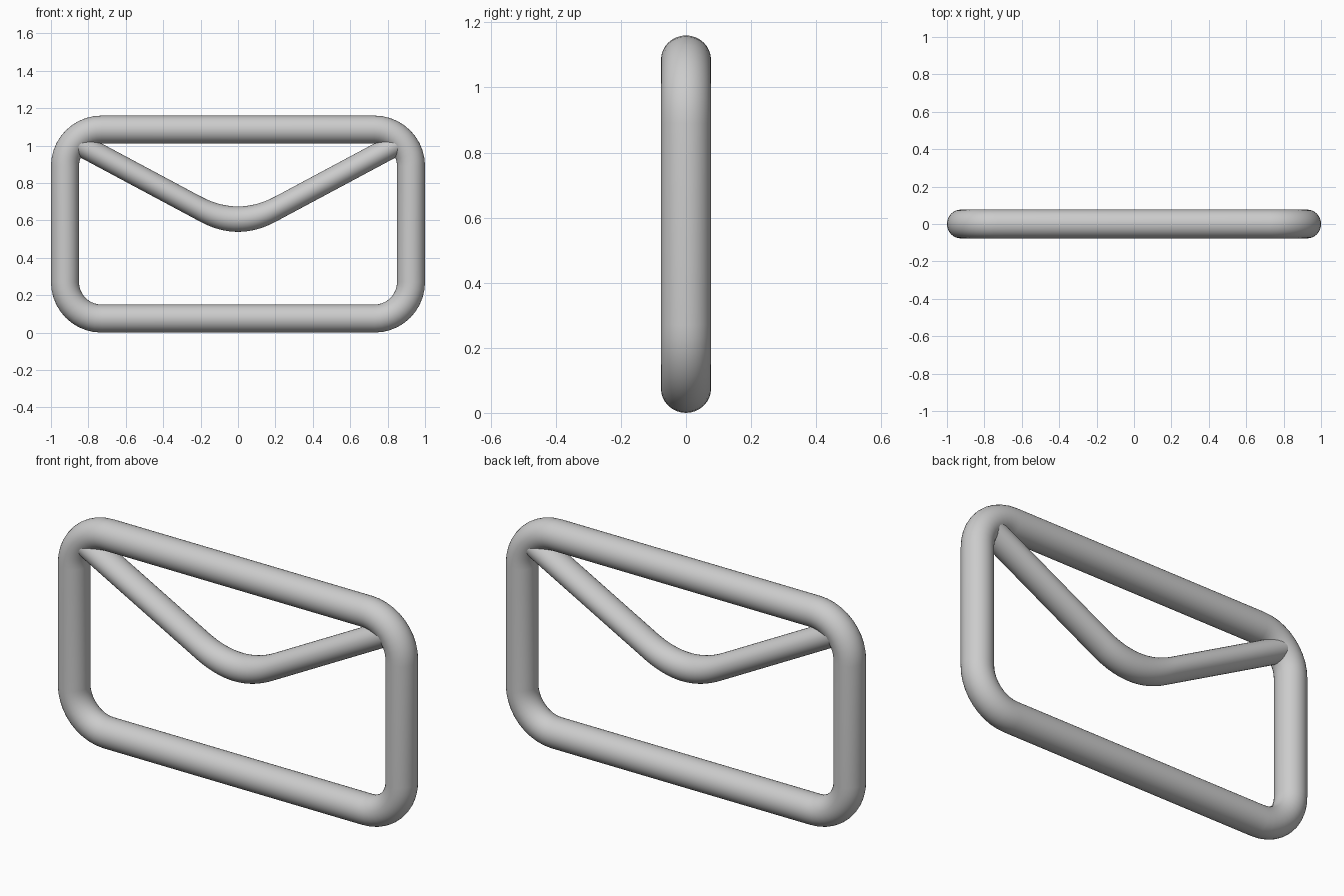
import bpy, bmesh
from math import sin, cos, pi
from mathutils import Vector

if "Cube" in bpy.data.objects:
    bpy.data.objects.remove(bpy.data.objects["Cube"])

SIDES = 32
Y = Vector((0, 1, 0))


def sweep(name, rings, closed):
    """Tube through rings of (centre, in-plane axis, in-plane radius, depth radius)."""
    bm = bmesh.new()
    loops = []
    for c, axis, r, d in rings:
        loops.append([bm.verts.new(c + axis * (r * cos(2 * pi * i / SIDES))
                                   + Y * (d * sin(2 * pi * i / SIDES)))
                      for i in range(SIDES)])
    pairs = list(zip(loops, loops[1:]))
    if closed:
        pairs.append((loops[-1], loops[0]))
    for a, b in pairs:
        for i in range(SIDES):
            j = (i + 1) % SIDES
            bm.faces.new((a[i], a[j], b[j], b[i]))
    if not closed:
        bm.faces.new(loops[0])
        bm.faces.new(loops[-1])
    bmesh.ops.recalc_face_normals(bm, faces=bm.faces)
    mesh = bpy.data.meshes.new(name)
    bm.to_mesh(mesh)
    bm.free()
    ob = bpy.data.objects.new(name, mesh)
    bpy.context.collection.objects.link(ob)
    bpy.context.view_layer.objects.active = ob
    ob.select_set(True)
    bpy.ops.object.shade_smooth_by_angle()
    ob.select_set(False)
    return ob


# Envelope outline: closed tube around a rounded rectangle
R, TUBE = 0.195, 0.075
HX, Z0, Z1 = 1 - TUBE, TUBE, 1.16 - TUBE
frame = []
for k, (sx, cz) in enumerate([(1, Z1 - R), (-1, Z1 - R), (-1, Z0 + R), (1, Z0 + R)]):
    centre = Vector((sx * (HX - R), 0, cz))
    for s in range(11):
        a = (k + s / 10) * pi / 2
        out = Vector((cos(a), 0, sin(a)))
        frame.append((centre + out * R, out, TUBE, 0.077))
sweep("envelope_frame", frame, True)

# Flap: V-shaped tube with upright sections and a soft bend in the middle
SLOPE, BEND, END = 0.535, 0.2, 0.86
right = [(BEND * s / 8) for s in range(9)] + [END]
xs = [-x for x in reversed(right[1:])] + right
flap = []
for x in xs:
    ax = abs(x)
    z = 0.553 + SLOPE * (ax if ax > BEND else (ax * ax + BEND * BEND) / (2 * BEND))
    flap.append((Vector((x, 0, z)), Vector((0, 0, 1)), 0.068, 0.07))
sweep("envelope_flap", flap, False)
